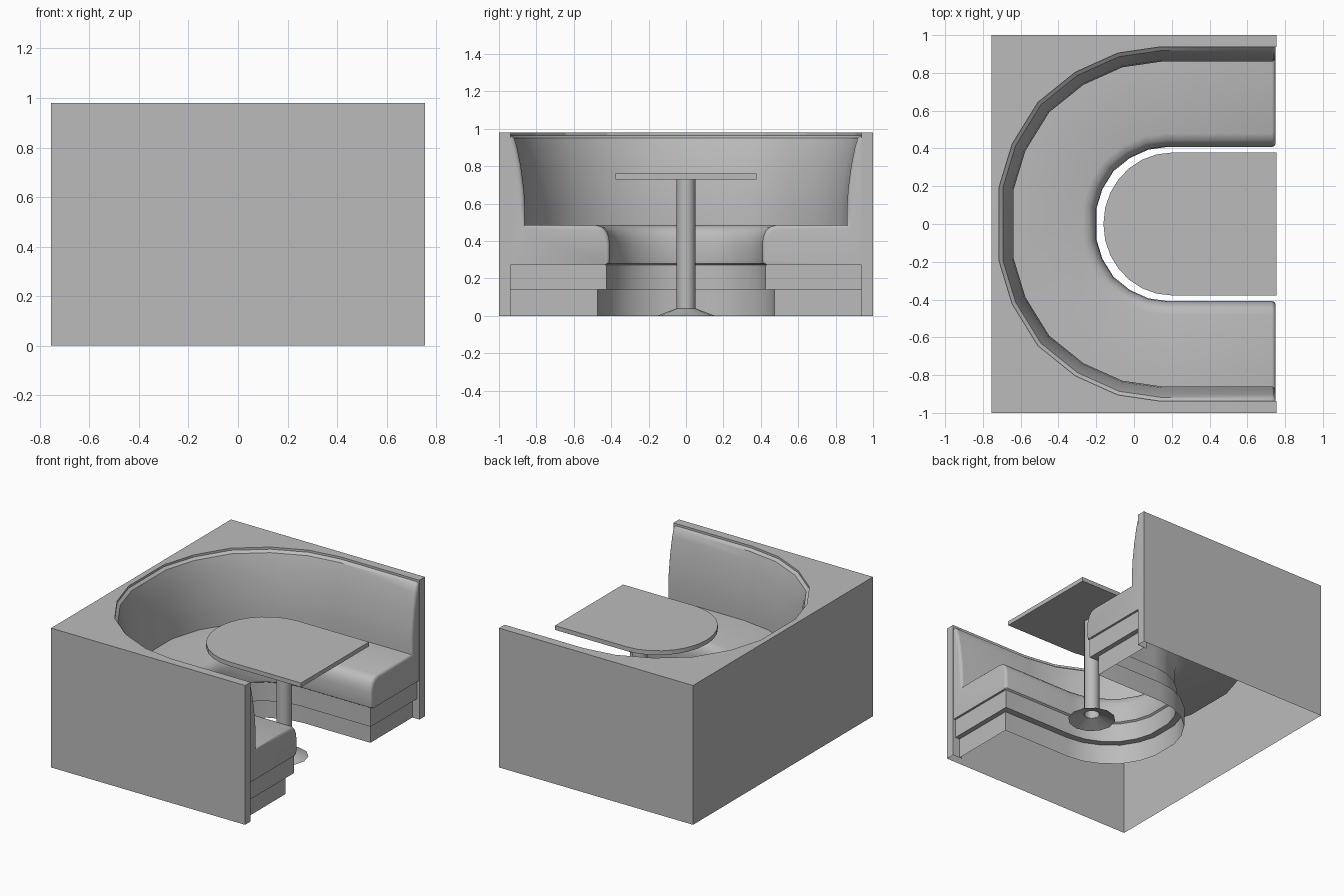
import bpy, bmesh, math

cube = bpy.data.objects.get("Cube")
if cube:
    bpy.data.objects.remove(cube, do_unlink=True)

grey = bpy.data.materials.new("plain_grey")
grey.use_nodes = True
tone = (0.5, 0.5, 0.5, 1)
grey.diffuse_color = tone
grey.node_tree.nodes["Principled BSDF"].inputs["Base Color"].default_value = tone

HALF_X, HALF_Y, TOP = 0.755, 1.0, 0.98
OUTER = 0.938          # half width of the horseshoe opening
CENTRE = 0.2           # x of the horseshoe centre
# Half of the horseshoe bend, then mirrored to the other side
quarter = [(0.143, 0.938), (-0.085, 0.905), (-0.31, 0.804),
           (-0.508, 0.645), (-0.645, 0.423), (-0.714, 0.196)]
bend = quarter + [(x, -y) for x, y in reversed(quarter)]


def finish(name, bm, smooth=True):
    bmesh.ops.remove_doubles(bm, verts=bm.verts, dist=0.0002)
    bmesh.ops.recalc_face_normals(bm, faces=bm.faces)
    mesh = bpy.data.meshes.new(name)
    bm.to_mesh(mesh)
    bm.free()
    mesh.materials.append(grey)
    obj = bpy.data.objects.new(name, mesh)
    bpy.context.collection.objects.link(obj)
    if smooth:
        bpy.ops.object.select_all(action='DESELECT')
        obj.select_set(True)
        bpy.context.view_layer.objects.active = obj
        bpy.ops.object.shade_smooth_by_angle(angle=math.radians(35))
    return obj


def face(bm, points):
    return bm.faces.new([bm.verts.new(p) for p in points])


def horseshoe(name, profile, end_x, inset_x=None, rounding=0.0):
    """Sweep a (radius, height) profile round the bend and cap both ends."""
    bm = bmesh.new()

    def shrunk(d):
        return [(min(OUTER, r + d), z - d if z > 0.4 else z) for r, z in profile]

    angles = [0, 30, 60, 90] if rounding else [90]
    ends = []
    for a in map(math.radians, angles):
        ends.append((end_x - rounding * (1 - math.cos(a)),
                     shrunk(rounding * (1 - math.sin(a)))))
    rows = [[(x, r, z) for r, z in prof] for x, prof in ends]
    for px, py in bend:
        rows.append([(CENTRE + (px - CENTRE) * r / OUTER, py * r / OUTER, z)
                     for r, z in profile])
    rows += [[(x, -r, z) for r, z in prof] for x, prof in reversed(ends)]
    grid = [[bm.verts.new(p) for p in row] for row in rows]
    for a, b in zip(grid, grid[1:]):
        for i in range(len(a) - 1):
            bm.faces.new((a[i], a[i + 1], b[i + 1], b[i]))
    for row, s in ((rows[0], 1), (rows[-1], -1)):
        low, high = row[0][2], row[-1][2]
        face(bm, row + [(end_x, s * OUTER, high), (end_x, s * OUTER, low)])
        # Underside of the overhanging end
        if inset_x:
            r = abs(row[0][1])
            face(bm, [(end_x, s * r, low), (end_x, s * OUTER, low),
                      (inset_x, s * OUTER, low), (inset_x, s * r, low)])
    return finish(name, bm)


# Surround: open-bottomed box with the horseshoe cut through its top
bm = bmesh.new()
rim = [(HALF_X, OUTER)] + bend + [(HALF_X, -OUTER)]
corners = [(HALF_X, -HALF_Y), (-HALF_X, -HALF_Y), (-HALF_X, HALF_Y), (HALF_X, HALF_Y)]
top = face(bm, [(x, y, TOP) for x, y in rim + corners])
bmesh.ops.triangulate(bm, faces=[top])


def wall(a, b, low):
    face(bm, [(*a, low), (*b, low), (*b, TOP), (*a, TOP)])


for a, b in zip(corners, corners[1:]):
    wall(a, b, 0)
for a, b in zip(rim, rim[1:]):
    wall(a, b, 0.96)
for s in (1, -1):
    wall((HALF_X, s * OUTER), (HALF_X, s * HALF_Y), 0)
    wall((HALF_X, s * OUTER), (0.68, s * OUTER), 0)
finish("surround", bm, smooth=False)

# Bench: recessed plinth, base and upholstery
horseshoe("toe_kick", [(0.472, 0), (0.472, 0.14)], 0.70)
horseshoe("bench_base", [(0.472, 0.14), (0.425, 0.14), (0.425, 0.275)], 0.735, 0.70)
cushion = [(0.425, 0.272), (0.412, 0.28), (0.408, 0.3), (0.408, 0.38), (0.412, 0.42),
           (0.425, 0.452), (0.447, 0.475), (0.48, 0.485),
           (0.86, 0.485), (0.86, 0.58), (0.867, 0.68), (0.883, 0.8),
           (0.903, 0.9), (0.918, 0.95), (OUTER, 0.965)]
horseshoe("seat_and_backrest", cushion, 0.75, 0.735, rounding=0.02)

# Table top: straight end at the opening, rounded end inside
bm = bmesh.new()
steps = 14
outline = [(HALF_X, 0.378)]
for i in range(steps + 1):
    a = math.pi * (0.5 + i / steps)
    outline.append((CENTRE + 0.362 * math.cos(a), 0.378 * math.sin(a)))
outline.append((HALF_X, -0.378))
slab = face(bm, [(x, y, 0.73) for x, y in outline])
new = bmesh.ops.extrude_face_region(bm, geom=[slab], use_keep_orig=True)["geom"]
bmesh.ops.translate(bm, vec=(0, 0, 0.03),
                    verts=[v for v in new if isinstance(v, bmesh.types.BMVert)])
finish("table_top", bm)


# Table pedestal: open tube on a shallow flared foot
def tube(name, low_r, high_r, low, high, sides):
    bm = bmesh.new()
    bmesh.ops.create_cone(bm, cap_ends=False, segments=sides, radius1=low_r,
                          radius2=high_r, depth=high - low)
    bmesh.ops.translate(bm, vec=(0.36, 0, (low + high) / 2), verts=bm.verts)
    finish(name, bm)


tube("table_post", 0.05, 0.05, 0.035, 0.73, 16)
tube("table_foot", 0.155, 0.05, 0, 0.04, 12)
